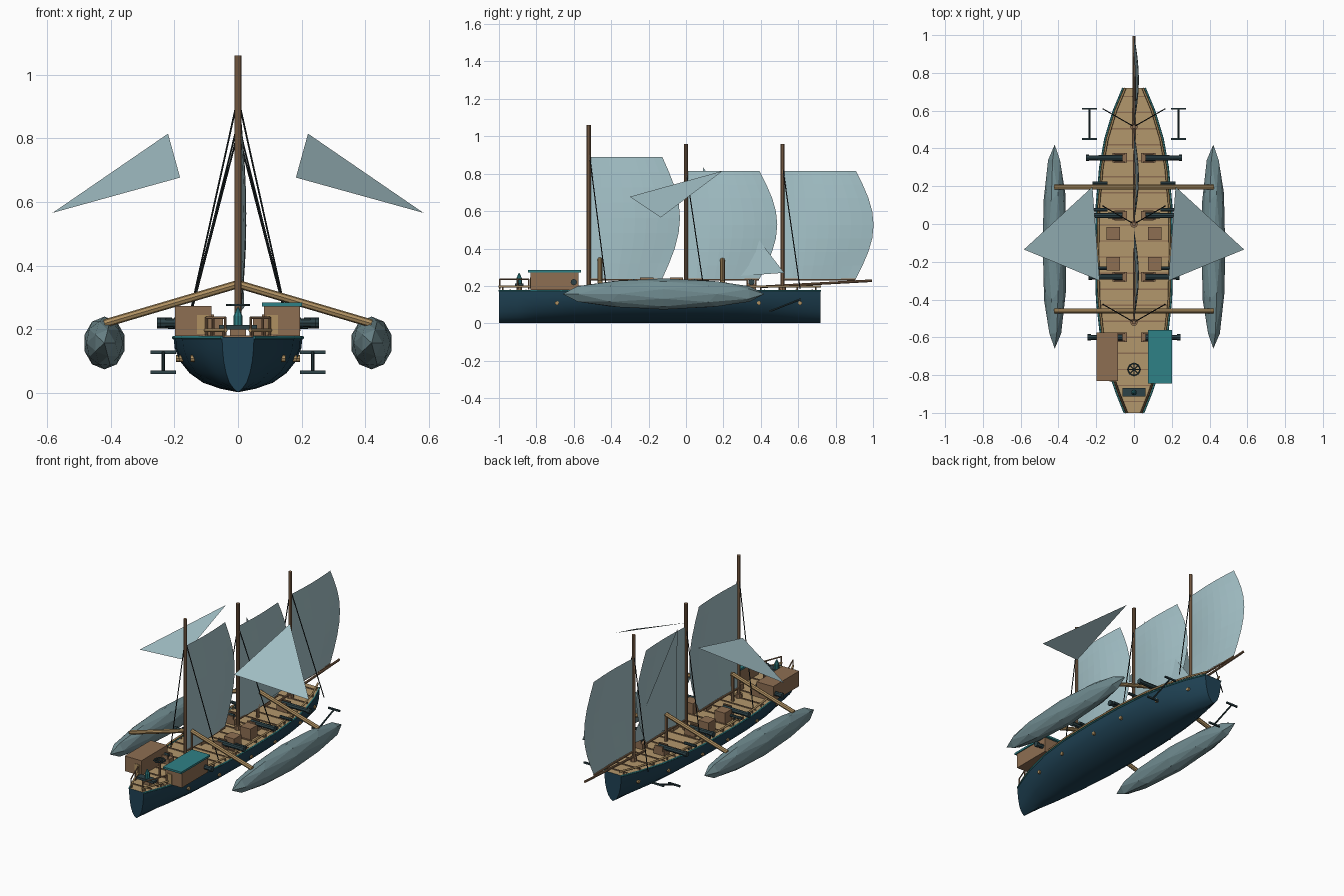
import bpy, bmesh, math
from mathutils import Vector, Matrix

if "Cube" in bpy.data.objects:
    bpy.data.objects.remove(bpy.data.objects["Cube"], do_unlink=True)


def material(name, r, g, b):
    m = bpy.data.materials.new(name)
    m.use_nodes = True
    m.diffuse_color = (r, g, b, 1)
    m.node_tree.nodes["Principled BSDF"].inputs["Base Color"].default_value = (r, g, b, 1)
    return m


HULL = material("hull blue", 0.014, 0.055, 0.09)
DECK = material("deck tan", 0.45, 0.31, 0.15)
BROWN = material("timber brown", 0.27, 0.156, 0.084)
SPAR = material("spar gold", 0.43, 0.28, 0.12)
TEAL = material("roof teal", 0.028, 0.22, 0.24)
IRON = material("dark iron", 0.026, 0.055, 0.064)
ROPE = material("rope black", 0.012, 0.018, 0.02)
CLOTH = material("sail cloth", 0.38, 0.55, 0.59)
FLOAT = material("float grey", 0.165, 0.265, 0.285)


def finish(name, bm, *mats):
    me = bpy.data.meshes.new(name)
    bm.to_mesh(me)
    bm.free()
    for m in mats:
        me.materials.append(m)
    ob = bpy.data.objects.new(name, me)
    bpy.context.collection.objects.link(ob)
    return ob


def box(name, centre, size, mat):
    bm = bmesh.new()
    bmesh.ops.create_cube(bm, size=1, matrix=Matrix.Translation(centre) @ Matrix.Diagonal((*size, 1)))
    return finish(name, bm, mat)


def rod(name, a, b, r, mat, r2=None, sides=8):
    a, b = Vector(a), Vector(b)
    d = b - a
    place = Matrix.Translation((a + b) / 2) @ d.to_track_quat('Z', 'Y').to_matrix().to_4x4()
    bm = bmesh.new()
    bmesh.ops.create_cone(bm, cap_ends=True, segments=sides, radius1=r,
                          radius2=r if r2 is None else r2, depth=d.length, matrix=place)
    return finish(name, bm, mat)


def rail(name, points, r, mat):
    cu = bpy.data.curves.new(name, 'CURVE')
    cu.dimensions = '3D'
    cu.bevel_depth, cu.bevel_resolution, cu.use_fill_caps = r, 1, True
    sp = cu.splines.new('POLY')
    sp.points.add(len(points) - 1)
    for p, co in zip(sp.points, points):
        p.co = (*co, 1)
    cu.materials.append(mat)
    ob = bpy.data.objects.new(name, cu)
    bpy.context.collection.objects.link(ob)


# Hull plan: half width along the length
PLAN = [(-1, 0.05), (-0.9, 0.09), (-0.8, 0.125), (-0.6, 0.175), (-0.4, 0.197), (-0.15, 0.203),
        (0.1, 0.198), (0.3, 0.18), (0.45, 0.153), (0.6, 0.108), (0.72, 0.058)]


def half(y):
    for (y0, w0), (y1, w1) in zip(PLAN, PLAN[1:]):
        if y <= y1:
            return w0 + (w1 - w0) * (y - y0) / (y1 - y0)
    return PLAN[-1][1]


# Hull: one cross-section lofted along the plan, deck on top
SECTION = [(1, 0.176), (0.98, 0.14), (0.9, 0.1), (0.75, 0.062), (0.54, 0.032), (0.27, 0.013), (0, 0.002)]
RING = SECTION + [(-x, z) for x, z in SECTION[-2::-1]]
bm = bmesh.new()
rings = [[bm.verts.new((x * w, y, z)) for x, z in RING] for y, w in PLAN]
for a, b in zip(rings, rings[1:]):
    for i in range(len(RING)):
        j = (i + 1) % len(RING)
        bm.faces.new((a[i], a[j], b[j], b[i]))
bm.faces.new(rings[0])
bm.faces.new(rings[-1])
bmesh.ops.recalc_face_normals(bm, faces=bm.faces)
for f in bm.faces:
    f.material_index = int(f.normal.z > 0.9)
hull = finish("hull", bm, HULL, DECK)
bpy.context.view_layer.objects.active = hull
hull.select_set(True)
bpy.ops.object.shade_smooth_by_angle(angle=math.radians(40))
hull.select_set(False)

# Deck beams
for i in range(20):
    y = -0.94 + i * 0.085
    box("deck_beam", (0, y, 0.178), (2 * half(y) - 0.02, 0.007, 0.006), BROWN)

# Edge trim, rails, posts and portholes on both sides
for s in (-1, 1):
    rail("gunwale", [(s * w, y, 0.174) for y, w in PLAN], 0.005, TEAL)
    rail("side_rail", [(s * (w - 0.012), y, 0.197) for y, w in PLAN], 0.006, SPAR)
    for i in range(18):
        y = -0.98 + i * 0.0985
        rod("rail_post", (s * (half(y) - 0.012), y, 0.174), (s * (half(y) - 0.012), y, 0.197), 0.004, BROWN)
    rail("stern_rail", [(s * (half(y) - 0.012), y, 0.236) for y in (-0.995, -0.9, -0.84)], 0.004, BROWN)
    for y in (-0.995, -0.9, -0.84):
        x = s * (half(y) - 0.012)
        rod("stern_post", (x, y, 0.18), (x, y, 0.238), 0.004, BROWN)
    for y in (-0.69, -0.44, -0.14, 0.1, 0.39, 0.61):
        x = s * half(y) * 0.9
        rod("porthole", (x, y, 0.108), (x + s * 0.012, y, 0.108), 0.011, SPAR)

# Masts with sails, booms and shrouds: y, mast top, sail top, shroud top
for y0, top, sail_top, rope_top in ((-0.52, 1.06, 0.89, 0.93), (0, 0.96, 0.815, 0.82), (0.515, 0.96, 0.815, 0.85)):
    rod("mast", (0, y0, 0.17), (0, y0, top), 0.011, BROWN, sides=10)
    rod("boom", (0, y0, 0.235), (0, y0 + 0.39, 0.235), 0.006, BROWN)
    rod("mast_foot", (0, y0, 0.176), (0, y0, 0.2), 0.02, BROWN)
    n = 8
    bm = bmesh.new()
    grid = []
    for j in range(n + 1):
        v = j / n
        length = 0.385 + 0.095 * math.sin(math.pi * v)
        grid.append([bm.verts.new((0.026 * math.sin(math.pi * i / n) * (0.3 + 0.7 * math.sin(math.pi * v)),
                                   y0 + 0.008 + length * i / n,
                                   0.238 + (sail_top - 0.238) * v)) for i in range(n + 1)])
    for a, b in zip(grid, grid[1:]):
        for i in range(n):
            bm.faces.new((a[i], a[i + 1], b[i + 1], b[i]))
    finish("main_sail", bm, CLOTH)
    for s in (-1, 1):
        rod("shroud", (0, y0, rope_top), (s * 0.165, y0 + 0.095, 0.185), 0.003, ROPE, sides=5)
rod("bowsprit", (0, 0.4, 0.195), (0, 0.995, 0.228), 0.007, BROWN)


def triangle(name, *pts):
    bm = bmesh.new()
    bm.faces.new([bm.verts.new(p) for p in pts])
    finish(name, bm, CLOTH)


triangle("stay_sail", (-0.004, 0.09, 0.835), (0.02, 0.525, 0.27), (-0.004, 0.1, 0.24))

# Outrigger beams, floats and wing sails
for s in (-1, 1):
    triangle("wing_sail", (s * 0.22, 0.197, 0.815), (s * 0.182, -0.3, 0.677), (s * 0.583, -0.135, 0.566))
    for y in (-0.46, 0.195):
        rod("outrigger_beam", (0, y, 0.342), (s * 0.42, y, 0.218), 0.013, SPAR)
    bm = bmesh.new()
    bmesh.ops.create_icosphere(bm, subdivisions=2, radius=1,
                               matrix=Matrix.Translation((s * 0.42, -0.12, 0.157))
                               @ Matrix.Diagonal((0.066, 0.54, 0.083, 1)) @ Matrix.Rotation(math.pi / 2, 4, 'X'))
    finish("outrigger_float", bm, FLOAT)
for y in (-0.46, 0.195):
    rod("beam_post", (0, y, 0.176), (0, y, 0.345), 0.01, BROWN)

# Cannons on carriages, swivel guns, crates and anchors
for s in (-1, 1):
    for y, tip in ((0.35, 0.25), (0.045, 0.22), (-0.28, 0.235), (-0.6, 0.24)):
        rod("cannon", (s * 0.06, y, 0.22), (s * tip, y, 0.22), 0.016, IRON, r2=0.013)
        rod("muzzle", (s * (tip - 0.012), y, 0.22), (s * (tip + 0.005), y, 0.22), 0.017, IRON)
        box("carriage", (s * 0.075, y, 0.197), (0.075, 0.05, 0.034), BROWN)
        for dy in (-0.022, 0.022):
            box("carriage_cheek", (s * 0.075, y + dy, 0.218), (0.055, 0.008, 0.03), BROWN)
    for y in (0.215, 0.075, -0.235):
        rod("swivel_gun", (s * 0.14, y, 0.21), (s * 0.22, y, 0.21), 0.009, IRON)
        rod("swivel_post", (s * 0.17, y, 0.176), (s * 0.17, y, 0.21), 0.005, IRON)
    for y in (-0.05, -0.21):
        box("crate", (s * 0.11, y, 0.211), (0.07, 0.07, 0.07), BROWN)
    rod("anchor_shank", (s * 0.235, 0.45, 0.065), (s * 0.235, 0.61, 0.128), 0.005, IRON)
    for y, z in ((0.45, 0.065), (0.61, 0.128)):
        box("anchor_bar", (s * 0.235, y, z), (0.08, 0.01, 0.01), IRON)

# Two deck cabins, one with a roof
for s, x in ((-1, -0.141), (1, 0.138)):
    box("cabin", (x, -0.703, 0.226), (0.114, 0.255, 0.094), BROWN)
    box("cabin_door", (x - s * 0.03, -0.831, 0.215), (0.035, 0.006, 0.06), SPAR)
    rod("cabin_window", (x + s * 0.055, -0.6, 0.225), (x + s * 0.06, -0.6, 0.225), 0.012, IRON)
box("cabin_roof", (0.138, -0.703, 0.278), (0.126, 0.285, 0.012), TEAL)

# Steering wheel lying on its post
rod("wheel_post", (0, -0.77, 0.176), (0, -0.77, 0.275), 0.008, BROWN)
rail("wheel_rim", [(0.031 * math.cos(k * math.pi / 8), -0.77 + 0.031 * math.sin(k * math.pi / 8), 0.276)
                   for k in range(17)], 0.004, IRON)
for k in range(4):
    d = Vector((math.cos(k * math.pi / 4), math.sin(k * math.pi / 4), 0)) * 0.037
    hub = Vector((0, -0.77, 0.276))
    rod("wheel_spoke", hub - d, hub + d, 0.003, IRON, sides=6)

# Stern table with a crystal lamp
box("stern_table", (0, -0.892, 0.206), (0.12, 0.045, 0.014), IRON)
box("table_leg", (0, -0.892, 0.188), (0.05, 0.03, 0.026), BROWN)
rod("lamp_base", (0, -0.892, 0.212), (0, -0.892, 0.242), 0.014, TEAL)
rod("lamp_tip", (0, -0.892, 0.242), (0, -0.892, 0.268), 0.014, TEAL, r2=0.003)
